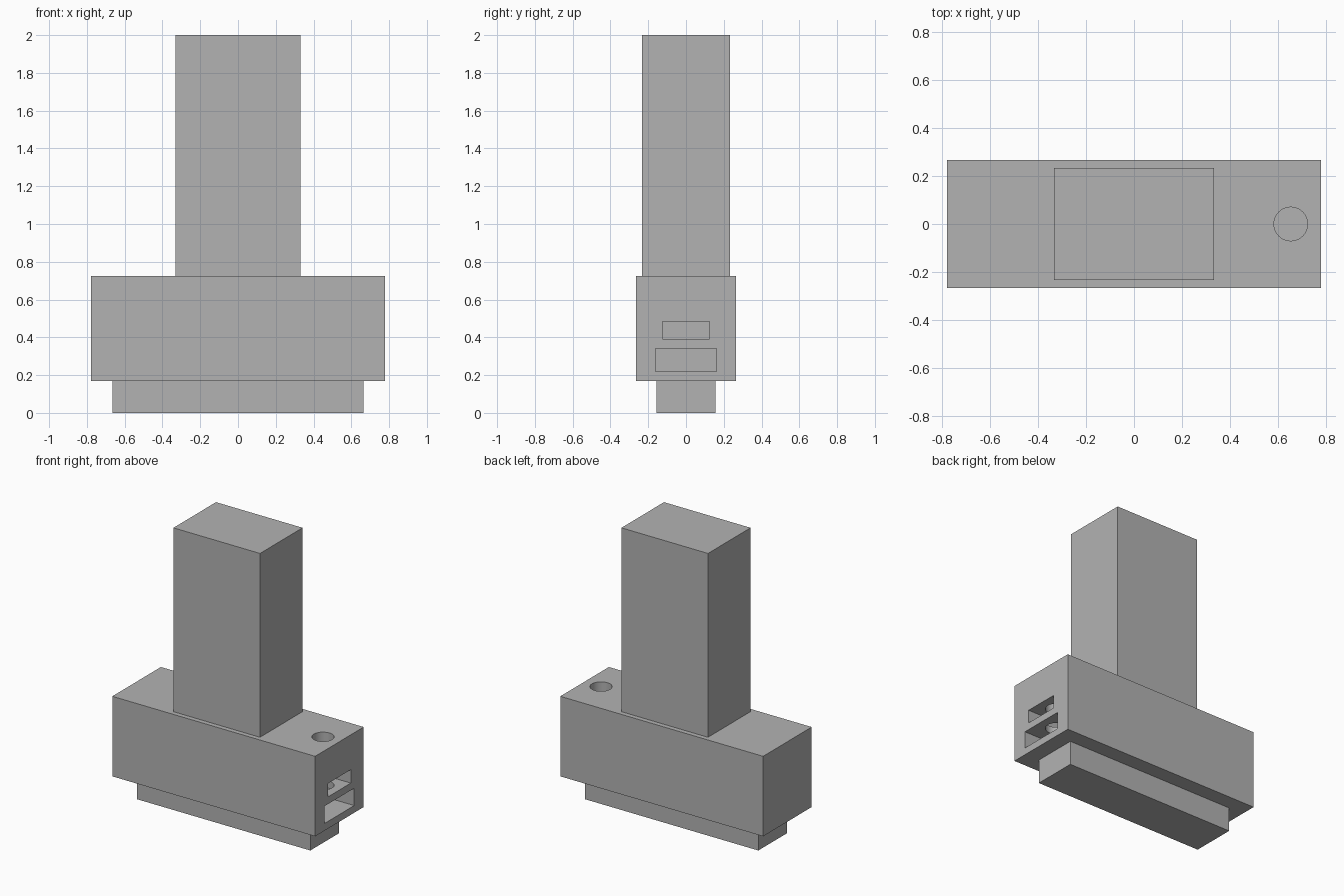
import bpy
from math import radians

default = bpy.data.objects.get("Cube")
if default:
    bpy.data.objects.remove(default, do_unlink=True)

# Single plain grey finish
grey = bpy.data.materials.new("plain_grey")
grey.use_nodes = True
colour = (0.45, 0.45, 0.45, 1)
grey.diffuse_color = colour
grey.node_tree.nodes["Principled BSDF"].inputs["Base Color"].default_value = colour


def block(name, x_range, half_y, z_range):
    """Box spanning the given x and z ranges, centred on y = 0."""
    (x0, x1), (z0, z1) = x_range, z_range
    bpy.ops.mesh.primitive_cube_add(size=1, location=((x0 + x1) / 2, 0, (z0 + z1) / 2))
    obj = bpy.context.object
    obj.name = name
    obj.scale = (x1 - x0, 2 * half_y, z1 - z0)
    bpy.ops.object.transform_apply(location=False, rotation=False, scale=True)
    obj.data.materials.append(grey)
    return obj


def cut(target, cutter):
    """Subtract the cutter from the target and discard the cutter."""
    mod = target.modifiers.new("cut", 'BOOLEAN')
    mod.operation = 'DIFFERENCE'
    mod.solver = 'EXACT'
    mod.object = cutter
    cutter.hide_render = True
    bpy.context.view_layer.objects.active = target
    bpy.ops.object.modifier_apply(modifier=mod.name)
    bpy.data.objects.remove(cutter, do_unlink=True)


BASE_TOP, BODY_TOP, BODY_X = 0.17, 0.725, 0.778

# Main blocks
block("base_rail", (-0.665, 0.665), 0.157, (0, BASE_TOP))
body = block("body", (-BODY_X, BODY_X), 0.266, (BASE_TOP, BODY_TOP))
block("column", (-0.332, 0.332), 0.233, (BODY_TOP, 2))

# Two slots in the left end of the body
slot_x = (0.3, BODY_X + 0.1)
cut(body, block("upper_slot_cutter", slot_x, 0.125, (0.39, 0.483)))
cut(body, block("lower_slot_cutter", slot_x, 0.162, (0.22, 0.34)))

# Pin hole from the top down into the lower slot
pin_bottom, pin_top = 0.28, BODY_TOP + 0.1
bpy.ops.mesh.primitive_cylinder_add(vertices=48, radius=0.07, depth=pin_top - pin_bottom,
                                    location=(0.652, 0, (pin_top + pin_bottom) / 2))
pin = bpy.context.object
pin.name = "pin_hole_cutter"
pin.data.materials.append(grey)
cut(body, pin)

# Smooth the round hole, keep the box edges sharp
bpy.ops.object.select_all(action='DESELECT')
body.select_set(True)
bpy.context.view_layer.objects.active = body
bpy.ops.object.shade_smooth_by_angle(angle=radians(30))
